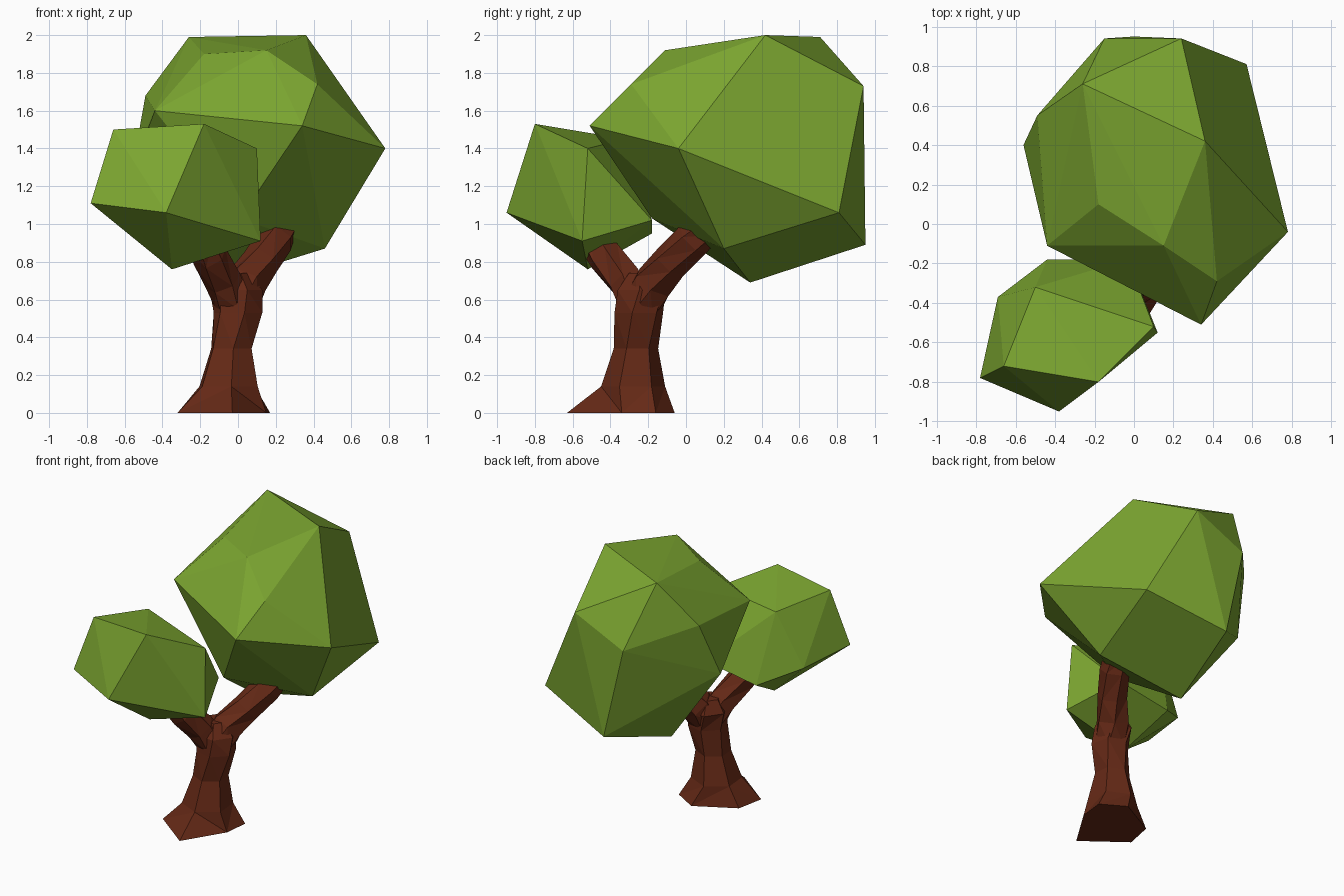
import bpy, bmesh
from math import cos, sin, radians
from mathutils import Vector

if "Cube" in bpy.data.objects:
    bpy.data.objects.remove(bpy.data.objects["Cube"])


def material(name, color):
    m = bpy.data.materials.new(name)
    m.diffuse_color = (*color, 1)
    m.use_nodes = True
    m.node_tree.nodes["Principled BSDF"].inputs["Base Color"].default_value = m.diffuse_color
    return m


LEAF = material("leaf_green", (0.20, 0.38, 0.03))
BARK = material("bark_brown", (0.13, 0.022, 0.008))


def finish(bm, name, mat):
    bmesh.ops.recalc_face_normals(bm, faces=bm.faces)
    mesh = bpy.data.meshes.new(name)
    bm.to_mesh(mesh)
    bm.free()
    mesh.materials.append(mat)
    obj = bpy.data.objects.new(name, mesh)
    bpy.context.collection.objects.link(obj)


def faceted_blob(name, corners):
    """Convex, flat-faced foliage wrapped around its corner points."""
    bm = bmesh.new()
    for c in corners:
        bm.verts.new(c)
    hull = bmesh.ops.convex_hull(bm, input=bm.verts)
    loose = [v for v in bm.verts if not v.link_faces]
    bmesh.ops.delete(bm, geom=loose, context='VERTS')
    bmesh.ops.dissolve_limit(bm, angle_limit=radians(3), verts=bm.verts, edges=bm.edges)
    finish(bm, name, LEAF)


def hexagon(center, radius, axis=(0, 0, 1), start=-85):
    """Six points around a centre, square to the given axis."""
    turn = Vector((0, 0, 1)).rotation_difference(Vector(axis))
    return [Vector(center) + turn @ Vector((radius * cos(radians(start + 60 * i)),
                                            radius * sin(radians(start + 60 * i)), 0))
            for i in range(6)]


def skin(name, rings):
    bm = bmesh.new()
    loops = [[bm.verts.new(p) for p in ring] for ring in rings]
    for a, b in zip(loops, loops[1:]):
        for i in range(6):
            j = (i + 1) % 6
            bm.faces.new((a[i], a[j], b[j], b[i]))
    bm.faces.new(loops[0])
    bm.faces.new(loops[-1])
    # bent quads become clean triangles
    bmesh.ops.connect_verts_nonplanar(bm, angle_limit=radians(2), faces=bm.faces)
    finish(bm, name, BARK)


# Trunk with a flared, uneven foot
foot = [(-.03, -.63, 0), (.15, -.34, 0), (.17, -.16, 0),
        (0, -.06, 0), (-.28, -.21, 0), (-.32, -.41, 0)]
skin("trunk", [foot,
               hexagon((-.05, -.28, .14), .17),
               hexagon((-.035, -.265, .34), .118),
               hexagon((0, -.25, .53), .133, start=-75),
               hexagon((-.01, -.235, .65), .14, start=-65),
               hexagon((-.02, -.23, .74), .08, start=-65)])

# Two branches reaching into the foliage
def branch(name, stations):
    rings = []
    for i, (p, r) in enumerate(stations):
        before = Vector(stations[max(i - 1, 0)][0])
        after = Vector(stations[min(i + 1, len(stations) - 1)][0])
        rings.append(hexagon(p, r, after - before, -75 + 12 * i))
    skin(name, rings)


branch("large_branch", [((0, -.24, .56), .11), ((.04, -.17, .69), .115),
                        ((.12, -.08, .80), .10), ((.20, .04, .92), .10),
                        ((.24, .12, 1.0), .09)])
branch("small_branch", [((-.03, -.26, .58), .10), ((-.08, -.32, .70), .10),
                        ((-.15, -.43, .83), .095), ((-.20, -.50, .92), .08)])

# Large foliage mass
faceted_blob("large_foliage", [
    (.36, .42, 2.0), (-.26, .71, 1.99), (-.18, .10, 1.90), (.15, -.11, 1.92),
    (.78, -.04, 1.40), (.34, -.51, 1.52), (.42, -.29, 1.74), (-.44, -.11, 1.60),
    (-.49, .55, 1.68), (-.56, .40, 1.29), (.57, .81, 1.06), (.46, .20, .87),
    (-.12, .34, .69), (0, .95, .89), (.24, .94, 1.73), (-.15, .94, 1.55),
    (.01, -.18, 1.03)])

# Small foliage mass
faceted_blob("small_foliage", [
    (-.66, -.72, 1.50), (-.18, -.80, 1.53), (.10, -.52, 1.40), (.12, -.55, .91),
    (-.35, -.52, .76), (-.78, -.78, 1.11), (-.38, -.95, 1.06), (-.50, -.32, 1.45),
    (-.69, -.37, 1.07), (-.44, -.18, .95), (-.03, -.18, 1.02)])
